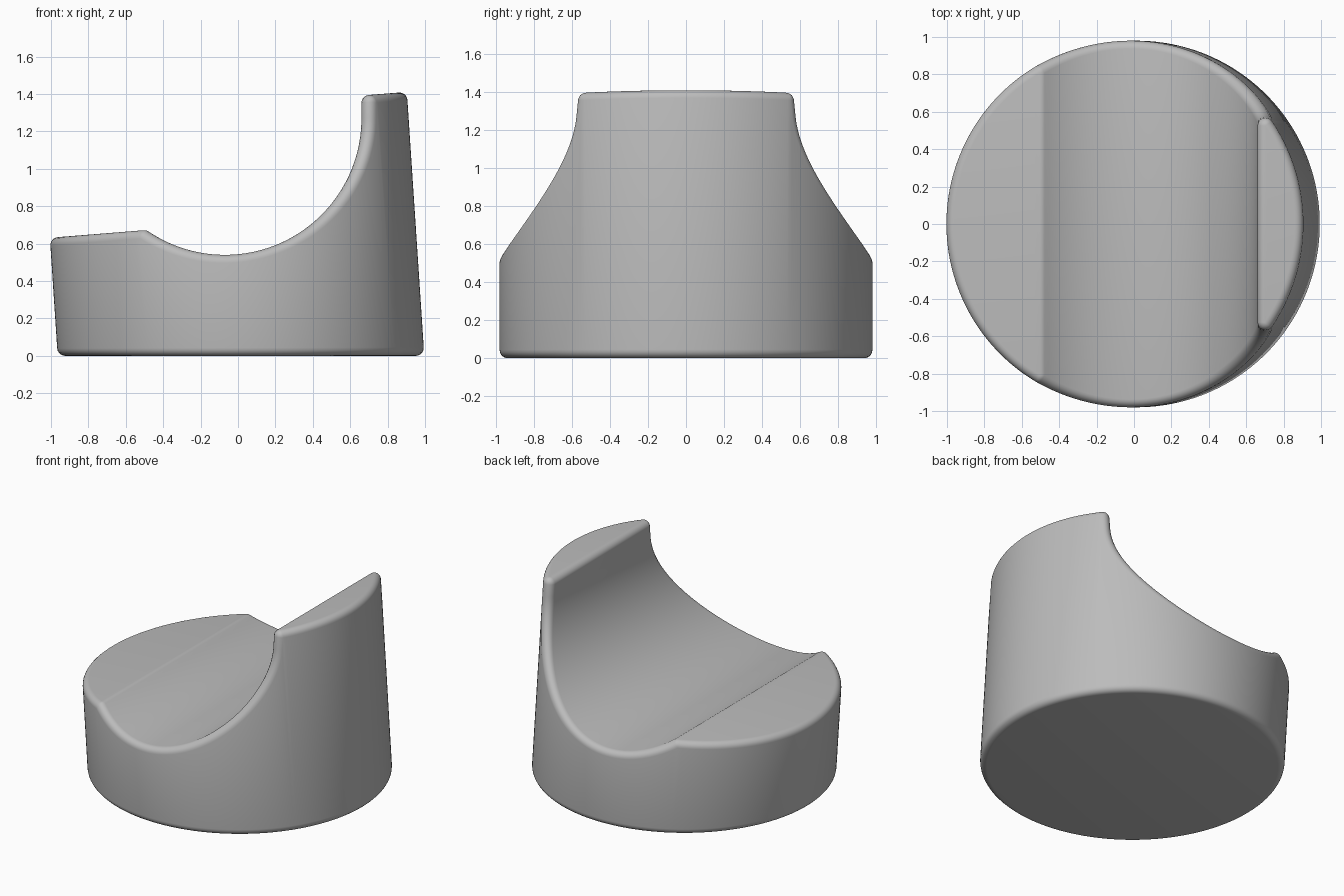
import bpy, bmesh, math
from mathutils import Vector
from mathutils.geometry import intersect_line_sphere_2d

if "Cube" in bpy.data.objects:
    bpy.data.objects.remove(bpy.data.objects["Cube"])

R, FIL = 0.98, 0.043            # body radius, edge rounding
LEAN, CX = 0.066, 0.016         # sideways lean per unit height, base centre
RI = R - FIL
ARC_C, ARC_R = Vector((-0.07, 1.27)), 0.73 + FIL   # scoop, inset by the rounding
N = 32

def inset_line(x0, z0, k):
    n = Vector((-k, 1)).normalized()
    p = Vector((x0, z0)) - n * FIL
    return p, k, n

def at_x(line, x):
    p, k, _ = line
    return Vector((x, p.y + k * (x - p.x)))

def at_u(line, u):
    # point on the line at a distance u across the leaning body
    p, k, _ = line
    return at_x(line, (u + CX - LEAN * (p.y - k * p.x)) / (1 + LEAN * k))

def to_u(p):
    return p.x + LEAN * p.y - CX

def by_angle(line, u0, u1):
    a0, a1 = (math.acos(max(-1, min(1, u / RI))) for u in (u0, u1))
    return [(at_u(line, RI * math.cos(a0 + (a1 - a0) * i / N)), line[2]) for i in range(N + 1)]

def turn(p, n0, n1, steps=5):
    return [(p, n0.lerp(n1, i / steps).normalized()) for i in range(1, steps)]

# Profile of the top: low shelf, scoop, upright back
low = inset_line(-0.96, 0.635, 0.08)
high = inset_line(0.70, 1.395, 0.08)
hits = intersect_line_sphere_2d(at_x(low, -1.5), at_x(low, 1.5), ARC_C, ARC_R, False)
ridge = min(hits, key=lambda p: p.x)
lip = at_x(high, 0.66 + FIL)
prof = by_angle(low, -RI, to_u(ridge))
prof += turn(ridge, low[2], (ARC_C - ridge).normalized())
a0 = math.atan2(ridge.y - ARC_C.y, ridge.x - ARC_C.x)
for i in range(65):
    a = a0 * (1 - i / 64)
    d = Vector((math.cos(a), math.sin(a)))
    prof.append((ARC_C + d * ARC_R, -d))
prof.append((lip, Vector((-1, 0))))
prof += turn(lip, Vector((-1, 0)), high[2], 8)
prof += by_angle(high, to_u(lip), RI)

def column(p, n, sign):
    # rounded rim, side wall and rounded foot at one profile point
    u = max(-RI, min(RI, to_u(p)))
    y = sign * math.sqrt(max(0, RI * RI - u * u))
    out = Vector((u / RI, y / RI, LEAN * u / RI)).normalized()
    top, foot = Vector((p.x, y, p.y)), Vector((u + CX - LEAN * FIL, y, FIL))
    up, down = Vector((n.x, 0, n.y)), Vector((0, 0, -1))
    rim = [top + FIL * up.slerp(out, i / 6) for i in range(7)]
    return rim + [foot + FIL * out.slerp(down, i / 5) for i in range(6)]

bm = bmesh.new()
sides = [[[bm.verts.new(c) for c in column(p, n, s)] for p, n in prof] for s in (1, -1)]
for cols in sides:
    for a, b in zip(cols, cols[1:]):
        for j in range(len(a) - 1):
            bm.faces.new((a[j], a[j + 1], b[j + 1], b[j]))
# Top surface and underside strips
for i in range(len(prof) - 1):
    for j in (0, -1):
        bm.faces.new((sides[0][i][j], sides[0][i + 1][j], sides[1][i + 1][j], sides[1][i][j]))
bmesh.ops.remove_doubles(bm, verts=bm.verts, dist=1e-5)
bmesh.ops.recalc_face_normals(bm, faces=bm.faces)
mesh = bpy.data.meshes.new("scooped_body")
bm.to_mesh(mesh)
bm.free()

body = bpy.data.objects.new("scooped_body", mesh)
bpy.context.collection.objects.link(body)
grey = bpy.data.materials.new("plain_grey")
grey.diffuse_color = (0.5, 0.5, 0.5, 1)
grey.use_nodes = True
grey.node_tree.nodes["Principled BSDF"].inputs["Base Color"].default_value = grey.diffuse_color
mesh.materials.append(grey)
bpy.context.view_layer.objects.active = body
body.select_set(True)
bpy.ops.object.shade_smooth_by_angle(angle=math.radians(40))
